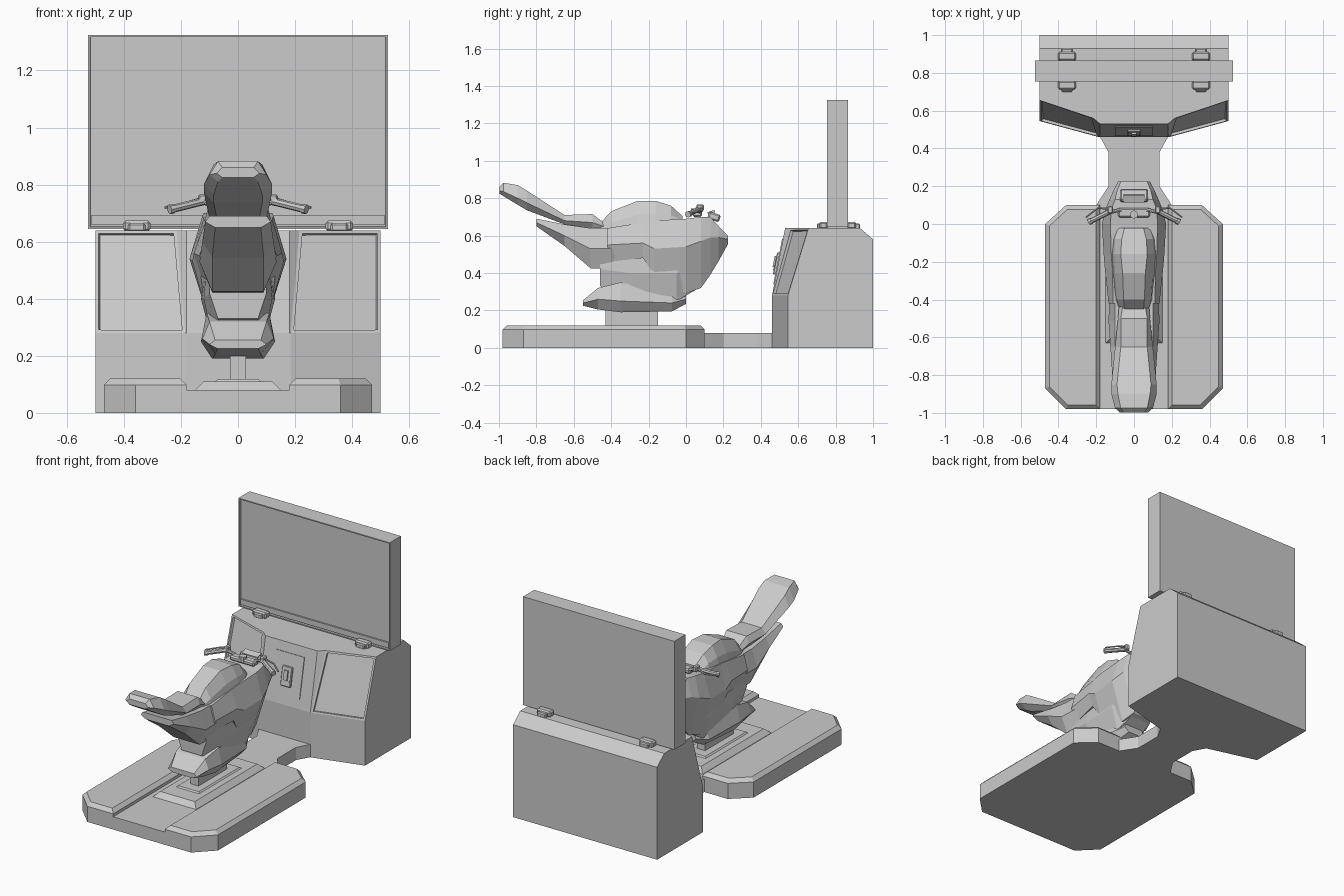
import bpy, bmesh, math
from mathutils import Vector, Matrix

if "Cube" in bpy.data.objects:
    bpy.data.objects.remove(bpy.data.objects["Cube"])

grey = bpy.data.materials.new("light_grey")
grey.use_nodes = True
COLOUR = (0.6, 0.6, 0.6, 1)
grey.diffuse_color = COLOUR
grey.node_tree.nodes["Principled BSDF"].inputs["Base Color"].default_value = COLOUR


def finish(name, bm):
    bmesh.ops.recalc_face_normals(bm, faces=bm.faces[:])
    mesh = bpy.data.meshes.new(name)
    bm.to_mesh(mesh)
    bm.free()
    mesh.materials.append(grey)
    obj = bpy.data.objects.new(name, mesh)
    bpy.context.collection.objects.link(obj)
    return obj


def skin(rings):
    """Bridge equal rings of points and cap both ends."""
    bm = bmesh.new()
    loops = [[bm.verts.new(p) for p in ring] for ring in rings]
    n = len(loops[0])
    for a, b in zip(loops, loops[1:]):
        for i in range(n):
            j = (i + 1) % n
            bm.faces.new((a[i], a[j], b[j], b[i]))
    bm.faces.new(loops[0])
    bm.faces.new(loops[-1])
    bmesh.ops.recalc_face_normals(bm, faces=bm.faces[:])
    return bm


def loft(name, sections):
    """Mirrored half profiles (half width, z), low to high, placed along y."""
    rings = []
    for y, half in sections:
        right = [(w, y, z) for w, z in half]
        rings.append(right + [(-x, yy, z) for x, yy, z in reversed(right)])
    return finish(name, skin(rings))


def prism(name, outline, z0, z1, bevel=0):
    bm = skin([[(x, y, z) for x, y in outline] for z in (z0, z1)])
    if bevel:
        top = [e for e in bm.edges if all(v.co.z > z1 - 1e-5 for v in e.verts)]
        bmesh.ops.bevel(bm, geom=top, offset=bevel, segments=1, affect='EDGES')
    return finish(name, bm)


def box(name, centre, size, tilt=0, bevel=0):
    bm = bmesh.new()
    bmesh.ops.create_cube(bm, size=1)
    bmesh.ops.scale(bm, vec=size, verts=bm.verts)
    if bevel:
        bmesh.ops.bevel(bm, geom=bm.edges[:], offset=bevel, segments=1, affect='EDGES')
    bm.transform(Matrix.Translation(centre) @ Matrix.Rotation(tilt, 4, 'X'))
    return finish(name, bm)


def rod(name, a, b, radius, sides=8):
    a, b = Vector(a), Vector(b)
    d = b - a
    bm = bmesh.new()
    bmesh.ops.create_cone(bm, cap_ends=True, segments=sides, radius1=radius,
                          radius2=radius, depth=d.length)
    bm.transform(Matrix.Translation((a + b) / 2) @ d.to_track_quat('Z', 'Y').to_matrix().to_4x4())
    return finish(name, bm)


def mirrored(right):
    """Complete an outline from its +x half."""
    return right + [(-x, y) for x, y in reversed(right)]


# Platform floor with the bridge to the cabinet
prism("platform_floor", mirrored([(.3, -.98), (.3, .07), (.2, .1), (.135, .2), (.135, .38),
                                  (.185, .47)]), 0, .08)
for side, s in (("left", 1), ("right", -1)):
    pod = [(.18, -.98), (.36, -.98), (.47, -.87), (.47, 0), (.36, .1), (.18, .1)]
    prism(side + "_foot_deck", [(s * x, y) for x, y in pod], 0, .12, .022)

# Plinth and column carrying the bike
prism("plinth", mirrored([(.15, -.63), (.15, .05)]), .075, .11, .03)
prism("inner_plinth", mirrored([(.08, -.5), (.08, -.08)]), .1, .118, .008)
box("column", (0, -.29, .17), (.055, .28, .14))

# Cabinet: side profiles swept across x, front faces angled back at the wings
stations = ((.5, .5, .545, .655), (.185, .215, .46, .56), (.18, .18, .46, .53))
stations += tuple((-a, -b, c, d) for a, b, c, d in reversed(stations))
bm = skin([[(xb, yb, 0), (xb, yb, .28), (xt, yt, .64), (xt, .93, .64), (xt, 1, .58), (xb, 1, 0)]
           for xb, xt, yb, yt in stations])
wings = [f for f in bm.faces if abs(f.calc_center_median().x) > .25
         and f.normal.y < -.5 and f.normal.z > .1]
bmesh.ops.inset_individual(bm, faces=wings, thickness=.016, depth=0)
bmesh.ops.inset_individual(bm, faces=wings, thickness=.003, depth=-.014)
finish("cabinet", bm)

# Centre control panel on the slanted front
lean = -math.atan2(.07, .36)
box("control_plate", (0, .494, .46), (.2, .008, .25), lean)
box("control_box", (0, .486, .45), (.07, .02, .12), lean, .004)
box("control_slot", (0, .476, .46), (.025, .015, .06), lean)
rod("control_knob", (.02, .49, .42), (.02, .468, .425), .008)

# Large display with recessed screen
bm = bmesh.new()
bmesh.ops.create_cube(bm, size=1)
bmesh.ops.scale(bm, vec=(1.05, .11, .68), verts=bm.verts)
bmesh.ops.translate(bm, vec=(0, .81, .985), verts=bm.verts)
front = [f for f in bm.faces if f.normal.y < -.9]
bmesh.ops.inset_individual(bm, faces=front, thickness=.01)
bmesh.ops.inset_individual(bm, faces=front, thickness=.002, depth=-.012)
finish("display", bm)
box("display_lower_rail", (0, .764, .676), (1.028, .014, .034))

# Display brackets
for side, s in (("left", 1), ("right", -1)):
    box(side + "_bracket_strap", (s * .355, .815, .65), (.06, .23, .03), 0, .006)
    for end, y in (("front", .735), ("back", .887)):
        box(f"{side}_{end}_bracket", (s * .355, y, .655), (.095, .045, .038), 0, .008)

# Bike core and belly pan
loft("bike_core", [
    (-.46, [(.07, .33), (.1, .42), (.09, .6)]),
    (-.3, [(.09, .25), (.12, .4), (.1, .64)]),
    (-.05, [(.09, .25), (.13, .4), (.11, .66)]),
    (.07, [(.06, .32), (.1, .42), (.09, .65)])])
loft("belly_pan", [
    (-.55, [(.07, .225), (.1, .24), (.08, .255)]),
    (-.47, [(.08, .205), (.125, .26), (.1, .32)]),
    (-.35, [(.09, .19), (.13, .25), (.11, .35)]),
    (-.075, [(.07, .195), (.11, .24), (.09, .29)]),
    (0, [(.04, .235), (.07, .26), (.06, .285)])])

# Wide front fairing, closing to a blunt nose
loft("front_fairing", [
    (-.42, [(.1, .46), (.135, .55), (.11, .64)]),
    (-.23, [(.13, .48), (.155, .56), (.115, .67)]),
    (-.17, [(.12, .39), (.16, .53), (.12, .68)]),
    (0, [(.09, .29), (.17, .54), (.125, .69)]),
    (.08, [(.07, .32), (.15, .57), (.12, .70)]),
    (.13, [(.06, .39), (.13, .59), (.1, .70)]),
    (.175, [(.05, .465), (.11, .59), (.09, .65)]),
    (.225, [(.05, .555), (.085, .58), (.07, .6)])])

# Tail fairing, seat and tank
loft("tail_fairing", [
    (-.8, [(.08, .65), (.115, .67), (.1, .69)]),
    (-.65, [(.09, .545), (.125, .6), (.1, .66)]),
    (-.51, [(.09, .425), (.135, .53), (.1, .64)]),
    (-.4, [(.09, .42), (.13, .53), (.1, .64)]),
    (-.2, [(.08, .46), (.13, .55), (.1, .64)])])
loft("seat", [
    (-.998, [(.055, .825), (.075, .84), (.055, .86)]),
    (-.975, [(.07, .81), (.1, .835), (.07, .882)]),
    (-.9, [(.085, .765), (.12, .8), (.085, .87)]),
    (-.85, [(.085, .735), (.12, .775), (.09, .84)]),
    (-.65, [(.07, .66), (.1, .68), (.07, .71)]),
    (-.5, [(.06, .63), (.085, .67), (.07, .715)]),
    (-.44, [(.06, .62), (.08, .65), (.06, .67)])])
loft("tank", [
    (-.46, [(.08, .6), (.075, .64), (.05, .665)]),
    (-.4, [(.1, .6), (.09, .67), (.055, .73)]),
    (-.26, [(.12, .62), (.1, .71), (.06, .785)]),
    (-.16, [(.125, .64), (.105, .72), (.07, .785)]),
    (-.08, [(.12, .64), (.1, .71), (.065, .76)]),
    (-.02, [(.1, .64), (.085, .68), (.05, .705)])])

# Dashboard and handlebars
box("dash_hood", (0, .15, .7), (.15, .065, .04), -.3, .008)
box("dash_screen", (0, .135, .725), (.11, .04, .012), .3)
box("steering_clamp", (0, .06, .715), (.17, .05, .03), 0, .008)
rod("steering_cap", (0, .05, .71), (0, .05, .745), .022)
for side, s in (("left", 1), ("right", -1)):
    rod(side + "_bar", (s * .07, .075, .725), (s * .14, .06, .745), .01)
    rod(side + "_grip", (s * .12, .07, .742), (s * .23, .015, .715), .014)
    rod(side + "_bar_end", (s * .225, .018, .716), (s * .24, .01, .713), .017)
    box(side + "_switch_box", (s * .125, .075, .748), (.03, .04, .036), 0, .006)
    rod(side + "_lever_inner", (s * .13, .08, .75), (s * .19, .085, .732), .006, 6)
    rod(side + "_lever_outer", (s * .19, .085, .732), (s * .255, .035, .72), .005, 6)
